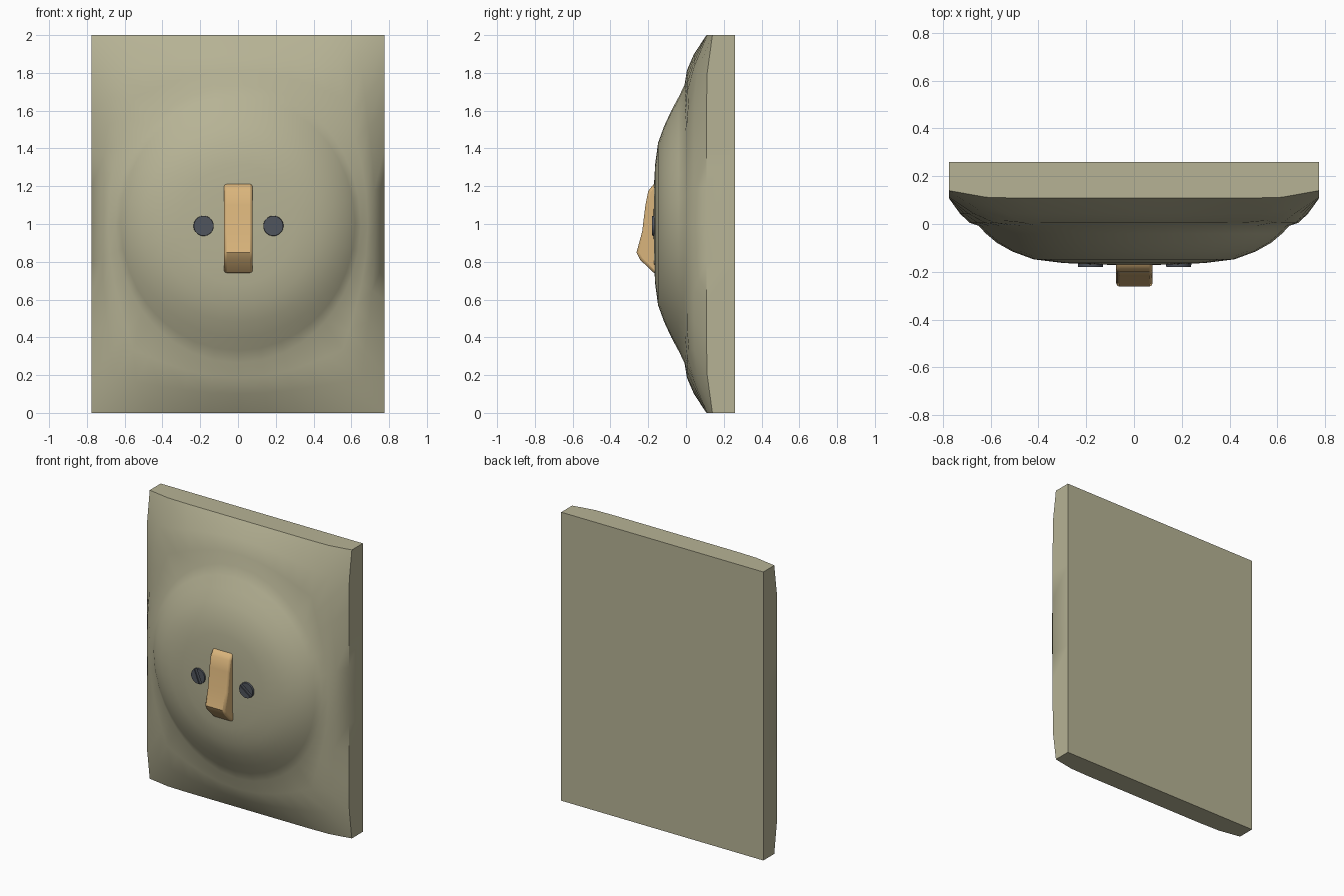
import bpy, bmesh, math
from mathutils import Vector, Matrix

if "Cube" in bpy.data.objects:
    bpy.data.objects.remove(bpy.data.objects["Cube"])


def material(name, rgb):
    m = bpy.data.materials.new(name)
    m.diffuse_color = (*rgb, 1)
    m.use_nodes = True
    m.node_tree.nodes["Principled BSDF"].inputs["Base Color"].default_value = m.diffuse_color
    return m


def finish(bm, name, mat, angle=35):
    bmesh.ops.recalc_face_normals(bm, faces=bm.faces)
    me = bpy.data.meshes.new(name)
    bm.to_mesh(me)
    bm.free()
    ob = bpy.data.objects.new(name, me)
    bpy.context.collection.objects.link(ob)
    me.materials.append(mat)
    bpy.ops.object.select_all(action='DESELECT')
    bpy.context.view_layer.objects.active = ob
    ob.select_set(True)
    bpy.ops.object.shade_smooth_by_angle(angle=math.radians(angle))
    return ob


cream = material("cream_plastic", (0.47, 0.45, 0.30))
tan = material("tan_plastic", (0.70, 0.46, 0.20))
steel = material("dark_steel", (0.08, 0.09, 0.11))

# Wall plate: elliptical dome rings blending out to a rectangular rim
W, H, N = 0.775, 1.0, 10
side = [-1 + 2 * i / N for i in range(N)]
square = ([(1, t) for t in side] + [(-t, 1) for t in side]
          + [(-1, -t) for t in side] + [(t, -1) for t in side])
dome = [(0.16, 0.20, -0.170), (0.30, 0.32, -0.163), (0.42, 0.43, -0.148),
        (0.51, 0.52, -0.115), (0.575, 0.60, -0.078), (0.62, 0.67, -0.04),
        (0.65, 0.735, -0.008)]
slope = [(0.3, 0.005), (0.62, 0.042), (1.0, 0.108)]


def corner(p):
    # 0 along the middle of a side, 1 at the corners
    return max(0, (min(abs(p[0]), abs(p[1])) - 0.77) / 0.23)


bm = bmesh.new()
rings = []
for rx, rz, y in dome:
    ring = []
    for p in square:
        d = Vector(p).normalized()
        ring.append(bm.verts.new((rx * d.x, y, H + rz * d.y)))
    rings.append(ring)
for t, y in slope:
    ring = []
    for p in square:
        d = Vector(p).normalized()
        ring.append(bm.verts.new(((1 - t) * 0.65 * d.x + t * W * p[0],
                                  y + 0.032 * t * corner(p),
                                  H + (1 - t) * 0.735 * d.y + t * H * p[1])))
    rings.append(ring)
rings.append([bm.verts.new((W * p[0], 0.26, H + H * p[1])) for p in square])
for a, b in zip(rings, rings[1:]):
    for i in range(len(a)):
        j = (i + 1) % len(a)
        bm.faces.new((a[i], a[j], b[j], b[i]))
tip = bm.verts.new((0, -0.172, H))
for i, v in enumerate(rings[0]):
    bm.faces.new((tip, v, rings[0][(i + 1) % len(rings[0])]))
bm.faces.new(rings[-1])
finish(bm, "wall_plate", cream, 40)

# Toggle lever: side profile extruded across x, softened edges
profile = [(-0.13, 1.22), (-0.172, 1.21), (-0.20, 1.175), (-0.215, 1.10),
           (-0.232, 0.96), (-0.262, 0.85), (-0.242, 0.81), (-0.172, 0.742), (-0.13, 0.74)]
bm = bmesh.new()
face = bm.faces.new([bm.verts.new((-0.075, y, z)) for y, z in profile])
ext = bmesh.ops.extrude_face_region(bm, geom=[face])
bmesh.ops.translate(bm, verts=[v for v in ext["geom"] if isinstance(v, bmesh.types.BMVert)],
                    vec=(0.153, 0, 0))
lever = finish(bm, "toggle_lever", tan, 40)
bev = lever.modifiers.new("Bevel", 'BEVEL')
bev.width = 0.014
bev.segments = 2
bev.angle_limit = math.radians(50)

# Screws: slotted discs, made of two raised segments on a thin base
for name, x, tilt in (("left_screw", -0.182, 112), ("right_screw", 0.187, 143)):
    bm = bmesh.new()
    bmesh.ops.create_cone(bm, cap_ends=True, segments=24, radius1=0.057, radius2=0.052, depth=0.04)
    for s in (-0.011, 0.011):
        bmesh.ops.bisect_plane(bm, geom=bm.verts[:] + bm.edges[:] + bm.faces[:],
                               plane_co=(0, s, 0), plane_no=(0, 1, 0))
    slot = [f for f in bm.faces if f.normal.z > 0.9 and abs(f.calc_center_median().y) < 0.005]
    ext = bmesh.ops.extrude_discrete_faces(bm, faces=slot)
    for f in ext["faces"]:
        bmesh.ops.translate(bm, verts=f.verts[:], vec=(0, 0, -0.007))
    bmesh.ops.transform(bm, verts=bm.verts, matrix=Matrix.Translation((x, -0.160, 0.99))
                        @ Matrix.Rotation(-math.radians(tilt), 4, 'Y')
                        @ Matrix.Rotation(math.radians(90), 4, 'X'))
    finish(bm, name, steel, 30)
